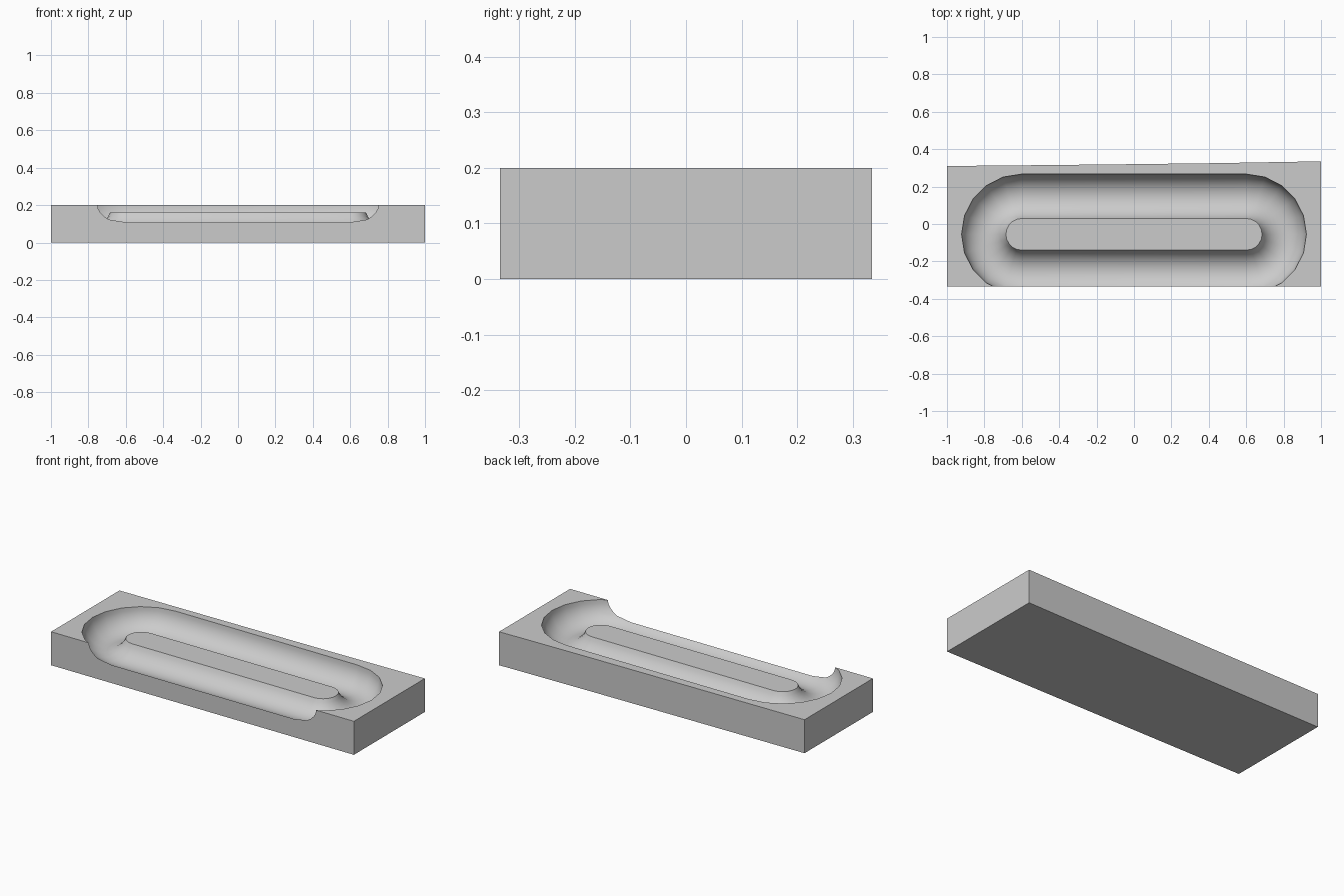
import bpy, bmesh, math

cube = bpy.data.objects.get("Cube")
if cube:
    bpy.data.objects.remove(cube, do_unlink=True)

TOP = 0.2
mat = bpy.data.materials.new("plain grey")
mat.use_nodes = True
grey = (0.6, 0.6, 0.6, 1)
mat.diffuse_color = grey
mat.node_tree.nodes["Principled BSDF"].inputs["Base Color"].default_value = grey


def loft(name, rings):
    """Closed solid through a stack of equal-length rings."""
    bm = bmesh.new()
    loops = [[bm.verts.new(p) for p in ring] for ring in rings]
    n = len(loops[0])
    for a, b in zip(loops, loops[1:]):
        for i in range(n):
            j = (i + 1) % n
            bm.faces.new((a[i], a[j], b[j], b[i]))
    bm.faces.new(loops[0][::-1])
    bm.faces.new(loops[-1])
    bmesh.ops.recalc_face_normals(bm, faces=bm.faces)
    mesh = bpy.data.meshes.new(name)
    bm.to_mesh(mesh)
    bm.free()
    mesh.materials.append(mat)
    obj = bpy.data.objects.new(name, mesh)
    bpy.context.collection.objects.link(obj)
    return obj


def stadium(radius, z, half=0.6, cy=-0.055, steps=10):
    """Racetrack outline: two half circles joined by straights."""
    ring = []
    for cx, start in ((half, -90), (-half, 90)):
        for i in range(steps + 1):
            a = math.radians(start + 180 * i / steps)
            ring.append((cx + radius * math.cos(a), cy + radius * math.sin(a), z))
    return ring


# Block with a slightly curved, skewed back edge
outline = [(-1, -0.335), (1, -0.335), (1, 0.335), (0.42, 0.325),
           (-0.08, 0.319), (-0.56, 0.314), (-1, 0.31)]
block = loft("grooved_block", [[(x, y, z) for x, y in outline] for z in (0, TOP)])

# Cutter: round-bottomed channel around a lowered island
R, MID, ISLAND = 0.122, 0.2, 0.16
first = math.pi + math.asin((TOP - ISLAND) / R)
rings = []
for i in range(17):
    a = first + (2 * math.pi - first) * i / 16
    rings.append(stadium(MID + R * math.cos(a), TOP + R * math.sin(a)))
rings.append(stadium(MID + R, TOP + 0.1))
cutter = loft("channel_cutter", rings)
cutter.hide_render = True

# Cut the channel, which breaks out through the front
mod = block.modifiers.new("channel", "BOOLEAN")
mod.operation = "DIFFERENCE"
mod.solver = "EXACT"
mod.object = cutter
bpy.ops.object.select_all(action="DESELECT")
bpy.context.view_layer.objects.active = block
block.select_set(True)
bpy.ops.object.modifier_apply(modifier=mod.name)
bpy.data.objects.remove(cutter, do_unlink=True)
bpy.ops.object.shade_smooth_by_angle(angle=math.radians(30))
